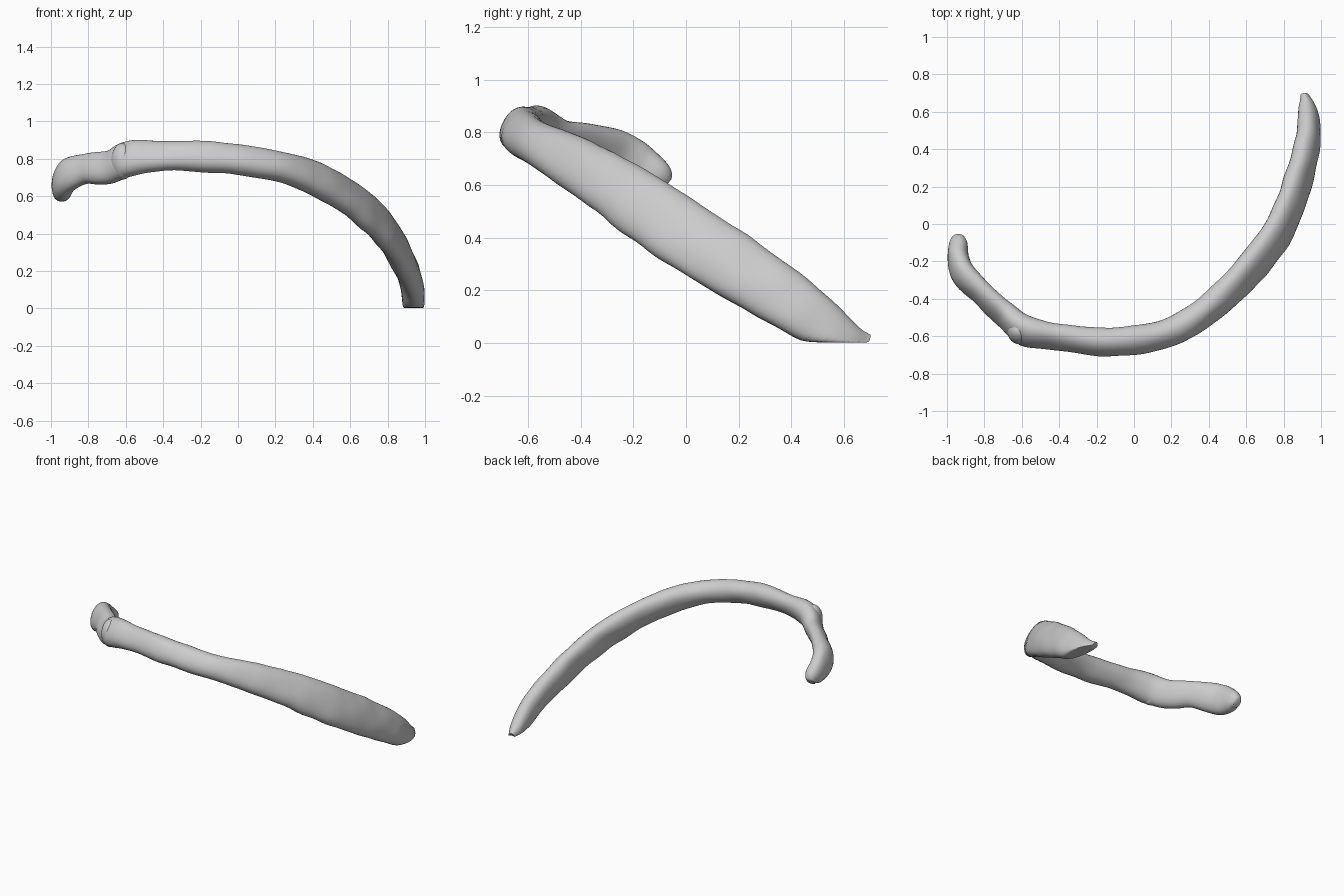
import bpy, bmesh, math
from mathutils import Vector, noise

if "Cube" in bpy.data.objects:
    bpy.data.objects.remove(bpy.data.objects["Cube"], do_unlink=True)

# One flat bone grey
bone = bpy.data.materials.new("bone grey")
bone.use_nodes = True
grey = (0.6, 0.6, 0.6, 1)
bone.diffuse_color = grey
bone.node_tree.nodes["Principled BSDF"].inputs["Base Color"].default_value = grey

# Stations along the shaft: x, y, z, half height, half thickness
stations = [
    (-.945, -.08, .605, .03, .025),
    (-.94, -.11, .63, .065, .048),
    (-.94, -.19, .67, .098, .058),
    (-.9, -.28, .715, .1, .06),
    (-.8, -.38, .75, .088, .055),
    (-.69, -.485, .755, .095, .06),
    (-.58, -.57, .8, .1, .072),
    (-.4, -.605, .815, .082, .06),
    (-.15, -.63, .81, .085, .07),
    (.1, -.605, .78, .083, .07),
    (.3, -.525, .735, .09, .07),
    (.51, -.355, .645, .107, .067),
    (.7, -.145, .505, .128, .065),
    (.815, .05, .375, .13, .066),
    (.885, .25, .25, .122, .066),
    (.932, .45, .115, .105, .06),
    (.932, .6, .0, .085, .05),
    (.915, .685, -.03, .06, .022),
]
STEPS, SIDES = 7, 32
LEAN = Vector((0, .53, .85))       # tall axis of the cross-section


def spline(a, b, c, d, t):
    """Catmull-Rom blend of four station values."""
    return b + .5 * t * (c - a + t * (2 * a - 5 * b + 4 * c - d + t * (3 * (b - c) + d - a)))


def sample(rows):
    """Evenly subdivide the station list into a smooth path."""
    out = []
    for i in range(len(rows) - 1):
        quad = [rows[max(0, min(len(rows) - 1, i + k))] for k in (-1, 0, 1, 2)]
        for s in range(STEPS):
            out.append([spline(*v, s / STEPS) for v in zip(*quad)])
    out.append(list(rows[-1]))
    return out


def flatten(c):
    """Push a circle coordinate outward for a flatter-sided section."""
    return math.copysign(abs(c) ** .9, c)


def finish(bm, name):
    """Turn a bmesh into a smooth, coloured object."""
    bmesh.ops.recalc_face_normals(bm, faces=bm.faces)
    mesh = bpy.data.meshes.new(name)
    bm.to_mesh(mesh)
    bm.free()
    mesh.materials.append(bone)
    obj = bpy.data.objects.new(name, mesh)
    bpy.context.collection.objects.link(obj)
    bpy.ops.object.select_all(action='DESELECT')
    obj.select_set(True)
    bpy.context.view_layer.objects.active = obj
    bpy.ops.object.shade_smooth_by_angle(angle=math.radians(50))


def roughen(bm, amount):
    """Gentle organic unevenness."""
    bm.normal_update()
    for v in bm.verts:
        v.co += v.normal * amount * noise.noise(v.co * 8)


# Rib shaft, neck and head swept as one surface
path = sample(stations)
points = [Vector(p[:3]) for p in path]
bm = bmesh.new()
rings = []
for i, p in enumerate(path):
    tangent = (points[min(i + 1, len(path) - 1)] - points[max(i - 1, 0)]).normalized()
    tall = (LEAN - tangent * LEAN.dot(tangent)).normalized()
    # The blade's upper edge tips inward toward the front end
    tall = (tall - tangent.cross(tall) * .25 * max(0, p[0])).normalized()
    side = tangent.cross(tall)
    ring = []
    for k in range(SIDES):
        a = math.tau * k / SIDES
        offset = tall * p[3] * flatten(math.cos(a)) + side * p[4] * flatten(math.sin(a))
        ring.append(bm.verts.new(points[i] + offset))
    rings.append(ring)
for r, q in zip(rings, rings[1:]):
    for k in range(SIDES):
        n = (k + 1) % SIDES
        bm.faces.new((r[k], r[n], q[n], q[k]))
bm.faces.new(rings[0])
bm.faces.new(rings[-1])
bmesh.ops.recalc_face_normals(bm, faces=bm.faces)
roughen(bm, .006)

# Softly flattened underside of the front tip
for v in bm.verts:
    v.co.z = (v.co.z + math.sqrt(v.co.z ** 2 + .0004)) / 2
finish(bm, "rib_shaft")

# Tubercle: raised knob where neck meets shaft
bm = bmesh.new()
bmesh.ops.create_icosphere(bm, subdivisions=3, radius=1)
for v in bm.verts:
    v.co = Vector((v.co.x * .065, v.co.y * .07, v.co.z * .1)) + Vector((-.62, -.57, .785))
roughen(bm, .01)
finish(bm, "rib_tubercle")
